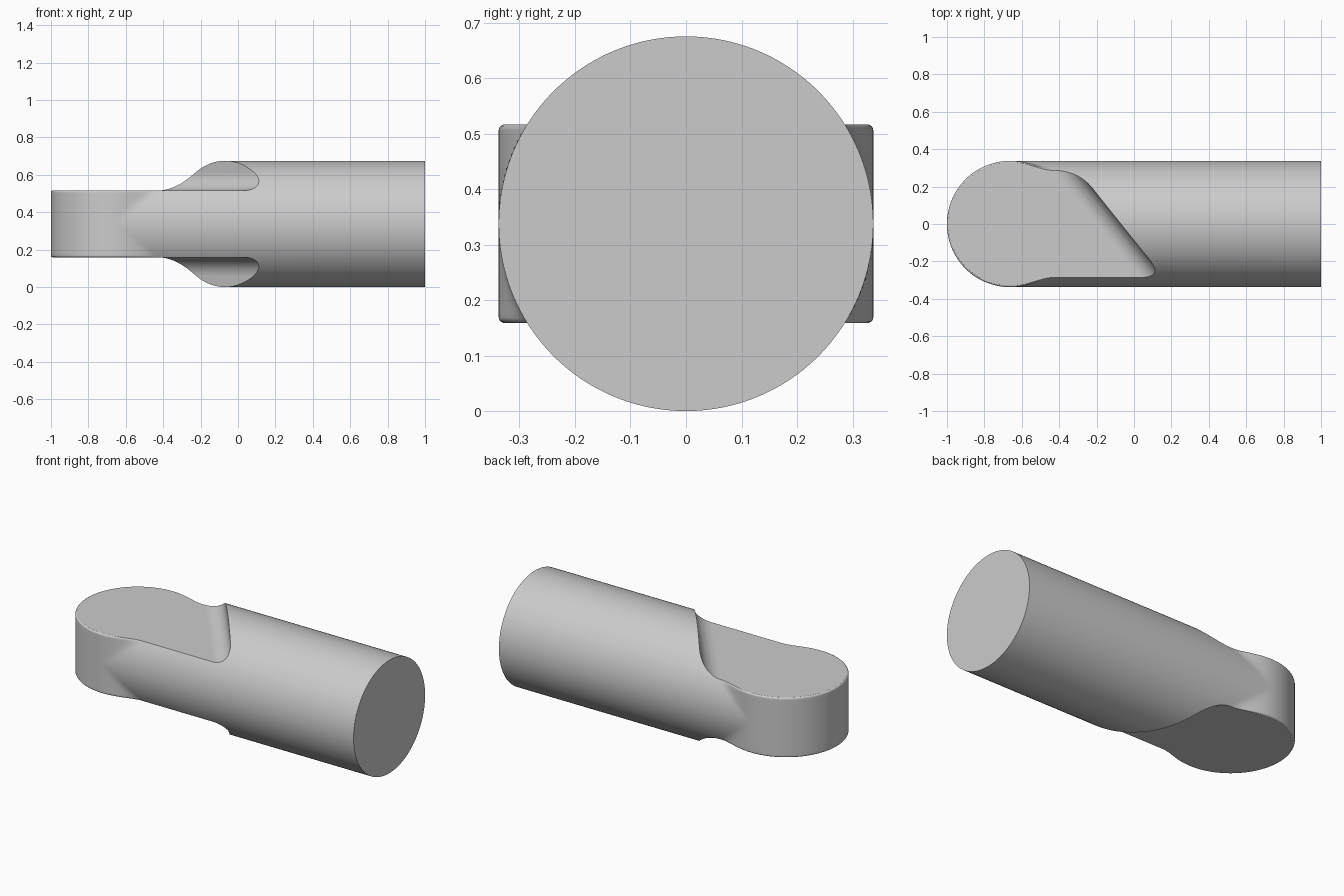
import bpy, bmesh, math

if "Cube" in bpy.data.objects:
    bpy.data.objects.remove(bpy.data.objects["Cube"])

R, H, E = 0.3375, 0.1785, 0.01     # shank radius, half thickness of tongue, rim rounding
CX, ZC = -0.6625, 0.3375           # centre of round nose, axis height
S_END = -0.3                       # beyond this the body is a plain cylinder


def new_object(name, bm):
    bmesh.ops.recalc_face_normals(bm, faces=bm.faces)
    me = bpy.data.meshes.new(name)
    bm.to_mesh(me)
    bm.free()
    ob = bpy.data.objects.new(name, me)
    bpy.context.collection.objects.link(ob)
    return ob


def nose_radius(h):
    t = min(max((abs(h) - (H - E)) / E, 0), 1)
    return R - E * (1 - math.sqrt(1 - t * t))


def half_width(x, h):
    # smooth maximum of the shank cylinder and the round nose
    a = math.sqrt(R * R - h * h)
    if x >= S_END - 1e-6:
        return a
    b = math.sqrt(max(nose_radius(h) ** 2 - (x - CX) ** 2, 0))
    k = max(min(0.045, 0.9 * (R - a)), 1e-5)
    return max(a, b) + max(k - abs(a - b), 0) ** 2 / (4 * k)


# Section heights, with extra rows for the rounded rim
rows = [R * math.sin(math.radians(1 + 88 * i / 40)) for i in range(41)]
rows = [h for h in rows if not H - E - 0.003 < h < H + 0.004]
rows += [H - E + E * math.sin(math.radians(a)) for a in (0, 25, 50, 75)] + [H + 0.004]
rows.sort()
rows = [-h for h in reversed(rows)] + rows

# Body: one loft from the round nose through the neck to the shank end
rings = []
for i in range(41):
    phi = math.radians(0.5 + 89.5 * i / 40)
    rings.append([(CX - nose_radius(h) * math.cos(phi),
                   nose_radius(h) * math.sin(phi), h) for h in rows])
for i in range(1, 31):
    x = CX + (S_END - CX) * i / 30
    rings.append([(x, half_width(x, h), h) for h in rows])
rings.append([(1.0, half_width(1.0, h), h) for h in rows])

bm = bmesh.new()
loops = []
for ring in rings:
    loops.append([bm.verts.new((x, y, ZC + h)) for x, y, h in ring] +
                 [bm.verts.new((x, -y, ZC + h)) for x, y, h in reversed(ring)])
n = len(loops[0])
for a, b in zip(loops, loops[1:]):
    for j in range(n):
        bm.faces.new((a[j], a[(j + 1) % n], b[(j + 1) % n], b[j]))
# nose strip and shank end
m = n // 2
for j in range(m - 1):
    bm.faces.new((loops[0][j], loops[0][j + 1], loops[0][n - 2 - j], loops[0][n - 1 - j]))
bm.faces.new(loops[-1])
body = new_object("shank_with_flat_tongue", bm)

# Diagonal cutters with a filleted wall, above and below
length = math.hypot(1, 0.8)
nx, ny = 1 / length, 0.8 / length
uw, F = -0.07 * nx, 0.1
profile = [(-2, H)]
for i in range(15):
    a = math.pi / 2 * i / 14
    profile.append((uw - F + F * math.sin(a), H + F - F * math.cos(a)))
profile += [(uw, 0.6), (-2, 0.6)]

bpy.context.view_layer.objects.active = body
body.select_set(True)
for side, name in ((1, "top_cutter"), (-1, "bottom_cutter")):
    bm = bmesh.new()
    ends = [[bm.verts.new((u * nx - t * ny, u * ny + t * nx, ZC + side * h))
             for u, h in profile] for t in (-2, 2)]
    for e in ends:
        bm.faces.new(e)
    for j in range(len(profile)):
        k = (j + 1) % len(profile)
        bm.faces.new((ends[0][j], ends[0][k], ends[1][k], ends[1][j]))
    cutter = new_object(name, bm)
    cutter.hide_render = True
    mod = body.modifiers.new(name, 'BOOLEAN')
    mod.operation, mod.solver, mod.object = 'DIFFERENCE', 'EXACT', cutter
    bpy.ops.object.modifier_apply(modifier=mod.name)
    bpy.data.objects.remove(cutter)

# Smooth shading with crisp edges and clean flats
bpy.ops.object.shade_smooth_by_angle(angle=math.radians(30))
wn = body.modifiers.new("clean_flats", 'WEIGHTED_NORMAL')
wn.keep_sharp = True
